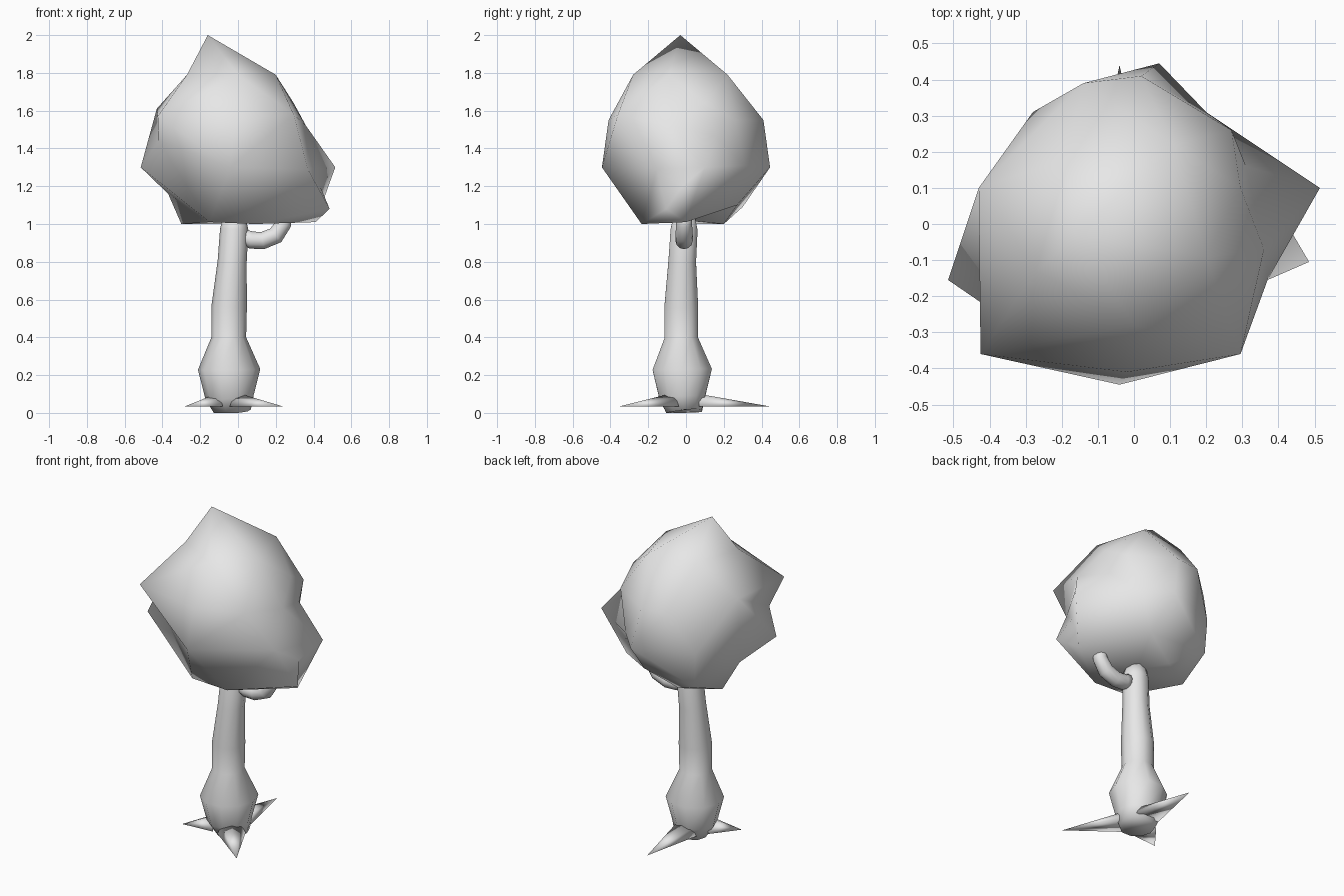
import bpy, bmesh
from math import cos, sin, pi
from mathutils import Vector

cube = bpy.data.objects.get("Cube")
if cube:
    bpy.data.objects.remove(cube, do_unlink=True)

# Single pale grey material
grey = bpy.data.materials.new("pale_grey")
grey.use_nodes = True
grey.diffuse_color = (0.8, 0.8, 0.8, 1)
grey.node_tree.nodes["Principled BSDF"].inputs["Base Color"].default_value = (0.8, 0.8, 0.8, 1)


def finish(name, bm):
    """Turn a bmesh into a smooth shaded object."""
    bmesh.ops.recalc_face_normals(bm, faces=bm.faces)
    for face in bm.faces:
        face.smooth = True
    mesh = bpy.data.meshes.new(name)
    bm.to_mesh(mesh)
    bm.free()
    mesh.materials.append(grey)
    obj = bpy.data.objects.new(name, mesh)
    bpy.context.collection.objects.link(obj)
    return obj


def tube(name, stations, sides):
    """Loft round rings along (x, y, z, radius) stations and cap both ends."""
    bm = bmesh.new()
    centres = [Vector(s[:3]) for s in stations]
    last = len(stations) - 1
    rings = []
    for i, (centre, station) in enumerate(zip(centres, stations)):
        along = centres[min(i + 1, last)] - centres[max(i - 1, 0)]
        turn = Vector((0, 0, 1)).rotation_difference(along)
        ring = []
        for k in range(sides):
            a = 2 * pi * k / sides
            p = centre + turn @ Vector((cos(a), sin(a), 0)) * station[3]
            p.z = max(p.z, 0)
            ring.append(bm.verts.new(p))
        rings.append(ring)
    for low, high in zip(rings, rings[1:]):
        for k in range(sides):
            n = (k + 1) % sides
            bm.faces.new((low[k], low[n], high[n], high[k]))
    bm.faces.new(rings[0])
    bm.faces.new(rings[-1])
    return finish(name, bm)


# Trunk with a swollen foot and a slight lean
tube("trunk", [
    (-0.03, -0.01, 0.0, 0.10), (-0.045, -0.02, 0.08, 0.127),
    (-0.047, -0.02, 0.23, 0.165), (-0.049, -0.025, 0.40, 0.092),
    (-0.047, -0.025, 0.56, 0.094), (-0.031, -0.02, 0.80, 0.077),
    (-0.02, -0.01, 0.97, 0.075), (-0.02, -0.01, 1.04, 0.06)], 10)

# Bent side branch reaching up into the crown
tube("branch", [
    (0.02, -0.01, 0.935, 0.04), (0.07, -0.01, 0.915, 0.046),
    (0.13, -0.01, 0.912, 0.046), (0.20, -0.01, 0.94, 0.046),
    (0.24, -0.01, 1.0, 0.042), (0.25, -0.01, 1.06, 0.038)], 12)

# Three spiked roots, flat underneath
for name, tip in (("back_root", (-0.04, 0.44)),
                  ("front_root", (0.235, -0.35)),
                  ("side_root", (-0.28, -0.15))):
    foot = Vector((-0.04, -0.02, 0.035))
    point = Vector((*tip, 0.035))
    out = (point - foot).normalized()
    side = Vector((-out.y, out.x, 0))
    bm = bmesh.new()
    apex = bm.verts.new(point)
    base = [bm.verts.new(foot + out * 0.09 + side * 0.08 * cos(k * pi / 4)
                         + Vector((0, 0, 0.065 * sin(k * pi / 4))))
            for k in range(5)]
    bm.faces.new(base)
    for a, b in zip(base, base[1:] + base[:1]):
        bm.faces.new((a, b, apex))
    finish(name, bm)

# Crown: corner points joined around a centre, so dents and spikes both survive
corners = [
    (-0.16, -0.03, 2.0),
    # upper shoulder
    (0.20, -0.09, 1.79), (0.11, 0.22, 1.79), (-0.19, 0.18, 1.79),
    (-0.27, -0.13, 1.79), (0.0, -0.28, 1.79),
    # widest upper band
    (0.36, -0.07, 1.52), (0.295, 0.10, 1.64), (0.27, 0.26, 1.55), (0.02, 0.41, 1.55),
    (-0.14, 0.39, 1.55), (-0.43, 0.10, 1.61),
    (-0.425, -0.36, 1.57), (-0.02, -0.41, 1.55), (0.295, -0.36, 1.58),
    # dents between the spikes
    (-0.42, -0.22, 1.44), (0.31, 0.16, 1.46), (0.435, -0.02, 1.2), (0.20, 0.31, 1.31),
    (0.37, -0.155, 1.29),
    # lower spikes
    (0.515, 0.10, 1.30), (0.07, 0.445, 1.30), (-0.28, 0.31, 1.30),
    (-0.515, -0.155, 1.30), (-0.04, -0.445, 1.30),
    (0.485, -0.105, 1.08), (0.10, 0.27, 1.1),
    (-0.27, 0.30, 1.09), (-0.37, 0.0, 1.16),
    # flat underside
    (0.41, 0.0, 1.01), (-0.09, 0.20, 1.0), (-0.30, 0.07, 1.0),
    (-0.15, -0.235, 1.01), (0.09, -0.235, 1.0), (-0.02, 0.0, 1.02)]
middle = Vector((-0.02, 0, 1.42))
bm = bmesh.new()
home = {}
for corner in corners:
    v = bm.verts.new(middle + (Vector(corner) - middle).normalized())
    home[v] = Vector(corner)
bmesh.ops.convex_hull(bm, input=bm.verts[:])
for v in bm.verts:
    v.co = home[v]
finish("crown", bm)
